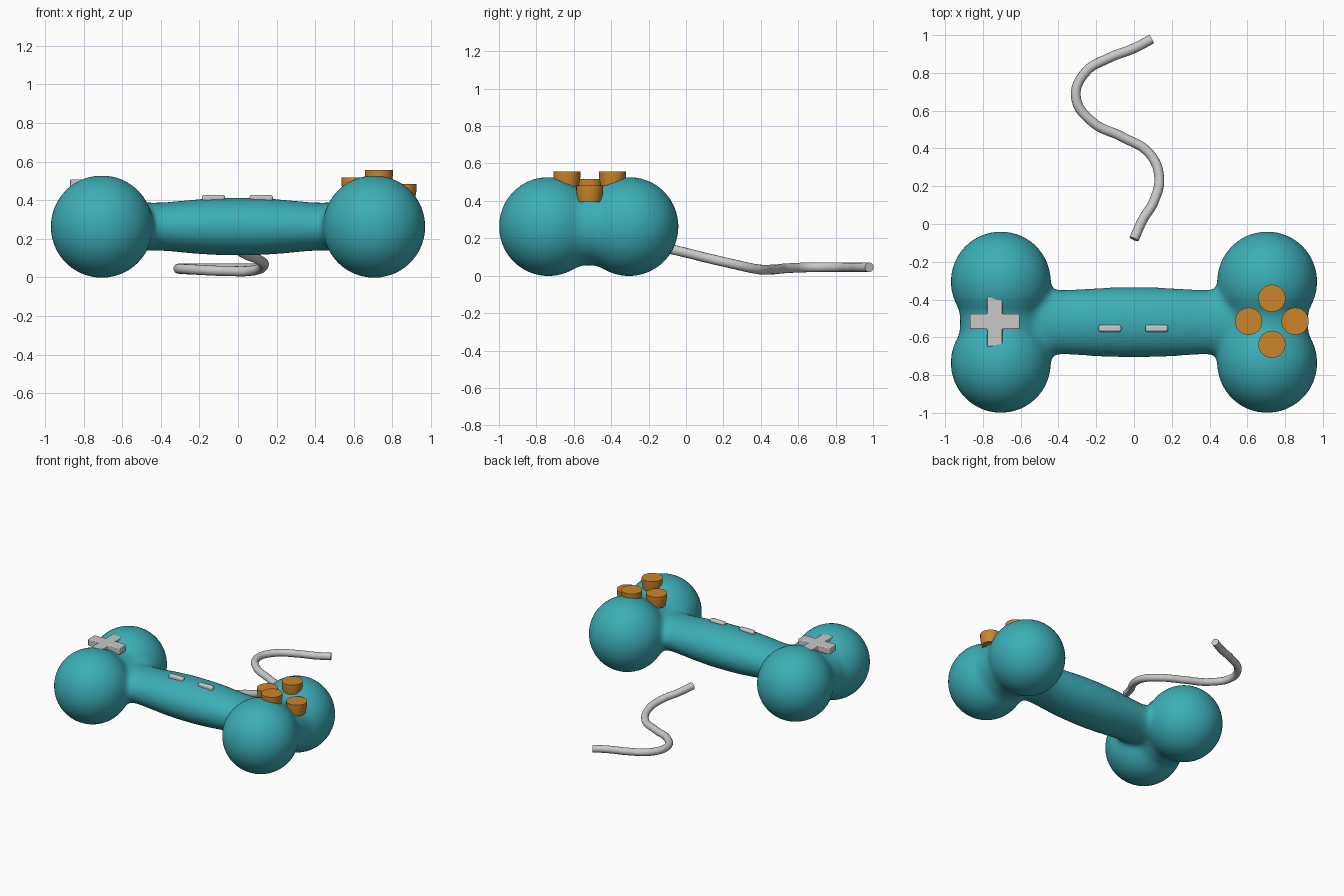
import bpy, bmesh, math
from mathutils import Matrix, Vector

if "Cube" in bpy.data.objects:
    bpy.data.objects.remove(bpy.data.objects["Cube"])


def material(name, rgb):
    m = bpy.data.materials.new(name)
    m.diffuse_color = (*rgb, 1)
    m.use_nodes = True
    m.node_tree.nodes["Principled BSDF"].inputs["Base Color"].default_value = m.diffuse_color
    return m


TEAL = material("teal", (0.045, 0.42, 0.47))
ORANGE = material("orange", (0.60, 0.24, 0.025))
GREY = material("light grey", (0.58, 0.58, 0.58))


def finish(bm, name, mat):
    bmesh.ops.recalc_face_normals(bm, faces=bm.faces)
    me = bpy.data.meshes.new(name)
    bm.to_mesh(me)
    bm.free()
    ob = bpy.data.objects.new(name, me)
    bpy.context.collection.objects.link(ob)
    me.materials.append(mat)
    return ob


def smooth(ob, angle=35):
    bpy.ops.object.select_all(action='DESELECT')
    bpy.context.view_layer.objects.active = ob
    ob.select_set(True)
    bpy.ops.object.shade_smooth_by_angle(angle=math.radians(angle))


def tube(bm, rings, n=48):
    """Closed tube from rings of (centre, u, v) half-axis vectors."""
    loops = []
    for c, u, v in rings:
        loops.append([bm.verts.new(Vector(c) + Vector(u) * math.cos(2 * math.pi * i / n)
                                   + Vector(v) * math.sin(2 * math.pi * i / n)) for i in range(n)])
    for a, b in zip(loops, loops[1:]):
        for i in range(n):
            bm.faces.new((a[i], a[(i + 1) % n], b[(i + 1) % n], b[i]))
    bm.faces.new(loops[0][::-1])
    bm.faces.new(loops[-1])


# Bone-shaped body: four lobes, end bars and a shaft, fused and softened
CY, CZ = -0.52, 0.263
bm = bmesh.new()
for sx in (-1, 1):
    for sy in (-1, 1):
        bmesh.ops.create_uvsphere(bm, u_segments=64, v_segments=32, radius=0.267,
                                  matrix=Matrix.Translation((sx * 0.705, CY + sy * 0.215, CZ)))
    tube(bm, [((sx * 0.705, CY + y, CZ), (0.218, 0, 0), (0, 0, 0.208)) for y in (-0.2, 0.2)])
half = [(0, 0.187, 0.15), (0.1, 0.186, 0.149), (0.2, 0.182, 0.143), (0.3, 0.176, 0.134),
        (0.38, 0.171, 0.126), (0.45, 0.172, 0.125), (0.6, 0.18, 0.13)]
shaft = [(-x, a, b) for x, a, b in half[:0:-1]] + half
tube(bm, [((x, CY, CZ), (0, a, 0), (0, 0, b)) for x, a, b in shaft], 64)
body = finish(bm, "bone_body", TEAL)
rm = body.modifiers.new("fuse", 'REMESH')
rm.mode = 'VOXEL'
rm.voxel_size = 0.014
rm.use_smooth_shade = True
sm = body.modifiers.new("soften", 'SMOOTH')
sm.factor = 0.5
sm.iterations = 36


# Direction pad: extruded cross with softened edges
def plate(name, pts, z0, z1, bevel, mat):
    bm = bmesh.new()
    f = bm.faces.new([bm.verts.new((x, y, z0)) for x, y in pts])
    r = bmesh.ops.extrude_face_region(bm, geom=[f])
    bmesh.ops.translate(bm, vec=(0, 0, z1 - z0),
                        verts=[g for g in r["geom"] if isinstance(g, bmesh.types.BMVert)])
    ob = finish(bm, name, mat)
    b = ob.modifiers.new("bevel", 'BEVEL')
    b.width, b.segments = bevel, 3
    smooth(ob)
    return ob


w, l = 0.04, 0.132
cross = [(w, w), (w, l), (-w, l), (-w, w), (-l, w), (-l, -w), (-w, -w), (-w, -l),
         (w, -l), (w, -w), (l, -w), (l, w)]
plate("direction_pad", [(x - 0.737, y - 0.517) for x, y in cross], 0.455, 0.508, 0.006, GREY)

# Two small menu buttons
for name, x in (("menu_button_left", -0.127), ("menu_button_right", 0.12)):
    plate(name, [(x + a * 0.06, -0.553 + b * 0.018) for a, b in ((-1, -1), (1, -1), (1, 1), (-1, 1))],
          0.37, 0.427, 0.011, GREY)

# Four round action buttons, slightly tapered
for name, x, y, top in (("action_button_left", 0.607, -0.515, 0.517),
                        ("action_button_right", 0.853, -0.515, 0.483),
                        ("action_button_back", 0.73, -0.393, 0.556),
                        ("action_button_front", 0.73, -0.637, 0.556)):
    bm = bmesh.new()
    tube(bm, [((x, y, z), (r, 0, 0), (0, r, 0))
              for z, r in ((top - 0.088, 0.062), (top - 0.03, 0.072), (top, 0.072))])
    smooth(finish(bm, name, ORANGE))

# Cord: round tube along a winding path
path = [(0, -0.08, 0.142), (0.045, 0.02, 0.118), (0.105, 0.12, 0.093), (0.133, 0.25, 0.063),
        (0.08, 0.375, 0.036), (-0.06, 0.46, 0.033), (-0.22, 0.54, 0.04), (-0.307, 0.67, 0.045),
        (-0.26, 0.80, 0.045), (-0.13, 0.88, 0.045), (0, 0.93, 0.045), (0.095, 0.98, 0.045)]
cu = bpy.data.curves.new("cord", 'CURVE')
cu.dimensions = '3D'
cu.bevel_depth = 0.026
cu.bevel_resolution = 5
cu.use_fill_caps = True
sp = cu.splines.new('BEZIER')
sp.bezier_points.add(len(path) - 1)
for p, co in zip(sp.bezier_points, path):
    p.co = co
    p.handle_left_type = p.handle_right_type = 'AUTO'
cu.materials.append(GREY)
cord = bpy.data.objects.new("cord", cu)
bpy.context.collection.objects.link(cord)
